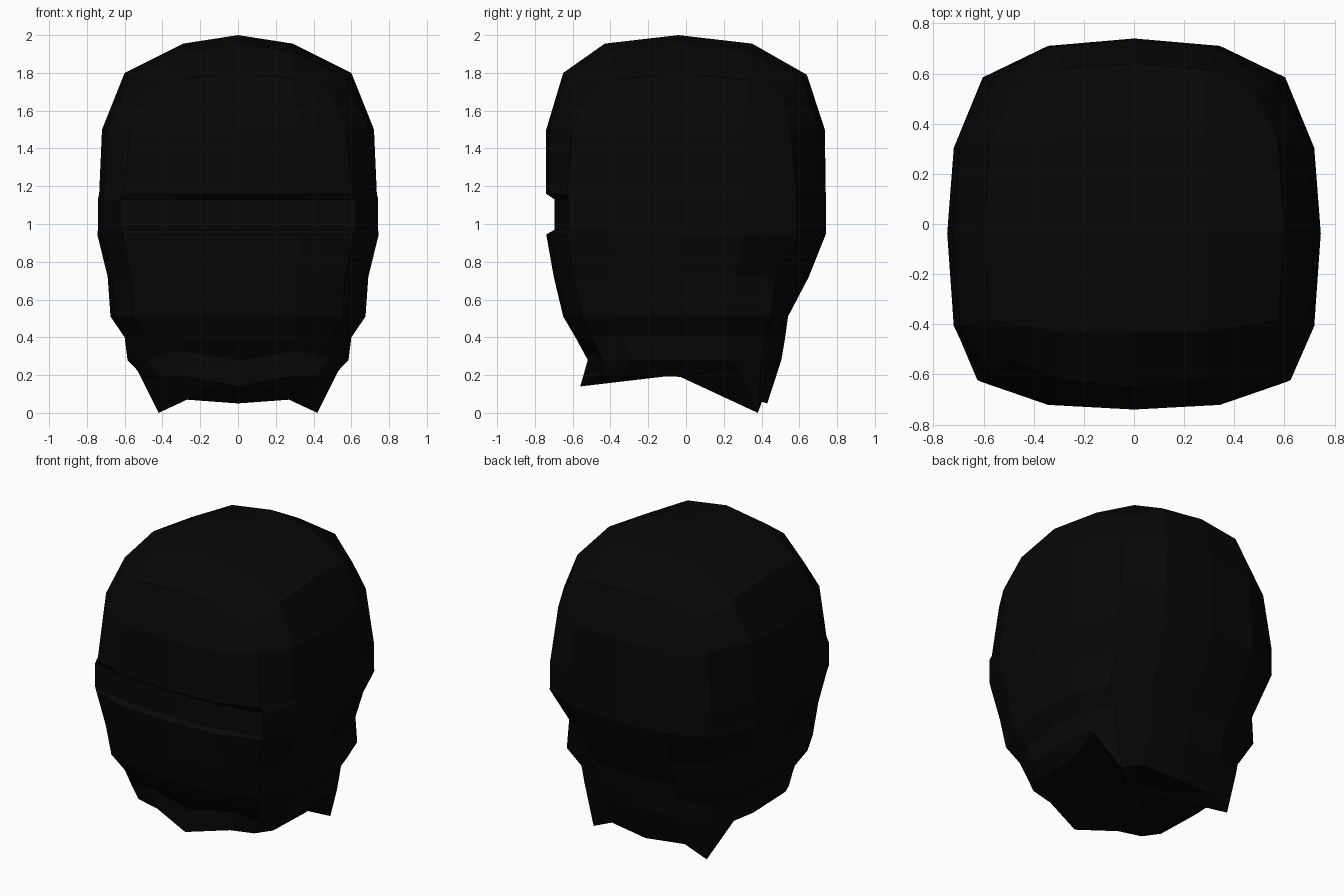
import bpy, bmesh

if "Cube" in bpy.data.objects:
    bpy.data.objects.remove(bpy.data.objects["Cube"])

# Half cross-section (front centre round to back centre), unit half-widths
SECTION = [(0, -1), (.46, -.975), (.82, -.85), (.965, -.55), (1, -.05),
           (.965, .41), (.81, .79), (.46, .96), (0, 1)]


def level(z, hx, yf, yb, **moved):
    """One horizontal half-outline; front= / back= move its corner points."""
    pts = [(x * hx, (-yf if y < 0 else yb) * y, z) for x, y in SECTION]
    for name, i in (("front", 2), ("back", 6)):
        if name in moved:
            pts[i] = (*moved[name], z)
    return pts


def visor_level(z):
    pts = level(z, .742, -.74, .74, front=(.625, -.622))
    for i in (0, 1):
        x, y, _ = pts[i]
        pts[i] = (x, y + .045, z)
    return pts


# Edge of the crown, dropping towards the corners
crown = [(0, -.65, 1.80), (.29, -.625, 1.77), (.505, -.53, 1.67), (.575, -.38, 1.76),
         (.60, -.04, 1.80), (.575, .33, 1.76), (.495, .51, 1.67), (.29, .615, 1.77),
         (0, .64, 1.79)]

# Jaw line and bottom rim with chin lip and pointed neck flap
jaw = level(.28, .585, -.52, .505)
jaw[1] = (.30, -.49, .33)
rim = [(0, -.56, .14), (.27, -.47, .19), (.43, -.44, .20), (.50, -.34, .20),
       (.50, 0, .19), (.545, .27, .25), (.42, .38, 0), (.27, .40, .07), (0, .43, .05)]

levels = [crown,
          level(1.5, .72, -.74, .735, front=(.57, -.60), back=(.56, .555)),
          level(1.16, .735, -.74, .74),
          visor_level(1.13), visor_level(.97),
          level(.945, .745, -.74, .74),
          level(.72, .69, -.70, .65, back=(.535, .475)),
          level(.51, .675, -.65, .54, back=(.57, .45)),
          level(.40, .60, -.585, .525),
          jaw, rim]

bm = bmesh.new()


def ring(half):
    pts = half + [(-x, y, z) for x, y, z in reversed(half[1:-1])]
    return [bm.verts.new(p) for p in pts]


# Shell walls with recessed visor slot
rings = [ring(l) for l in levels]
for a, b in zip(rings, rings[1:]):
    for i in range(16):
        j = (i + 1) % 16
        bm.faces.new((a[i], a[j], b[j], b[i]))

# Crown: 4 x 4 patch filling the top ring
top = rings[0]
grid = {}
for k in range(5):
    grid[4, k] = top[2 + k]
    grid[0, k] = top[14 - k]
for i in range(5):
    grid[i, 0] = top[(i - 2) % 16]
    grid[i, 4] = top[10 - i]
for i, x in zip((1, 2, 3), (-.29, 0, .29)):
    for k, y in zip((1, 2, 3), (-.43, -.04, .35)):
        z = 2 - .045 * ((i != 2) + (k != 2))
        grid[i, k] = bm.verts.new((x, y, z))
for i in range(4):
    for k in range(4):
        bm.faces.new((grid[i, k], grid[i + 1, k], grid[i + 1, k + 1], grid[i, k + 1]))

# Underside closed by a fan
centre = bm.verts.new((0, -.05, .2))
for i in range(16):
    bm.faces.new((rings[-1][i], rings[-1][(i + 1) % 16], centre))

bmesh.ops.recalc_face_normals(bm, faces=bm.faces)
mesh = bpy.data.meshes.new("helmet_shell")
bm.to_mesh(mesh)
bm.free()
helmet = bpy.data.objects.new("helmet_shell", mesh)
bpy.context.collection.objects.link(helmet)

black = bpy.data.materials.new("black")
black.diffuse_color = (.002, .002, .002, 1)
black.use_nodes = True
black.node_tree.nodes["Principled BSDF"].inputs["Base Color"].default_value = black.diffuse_color
mesh.materials.append(black)
